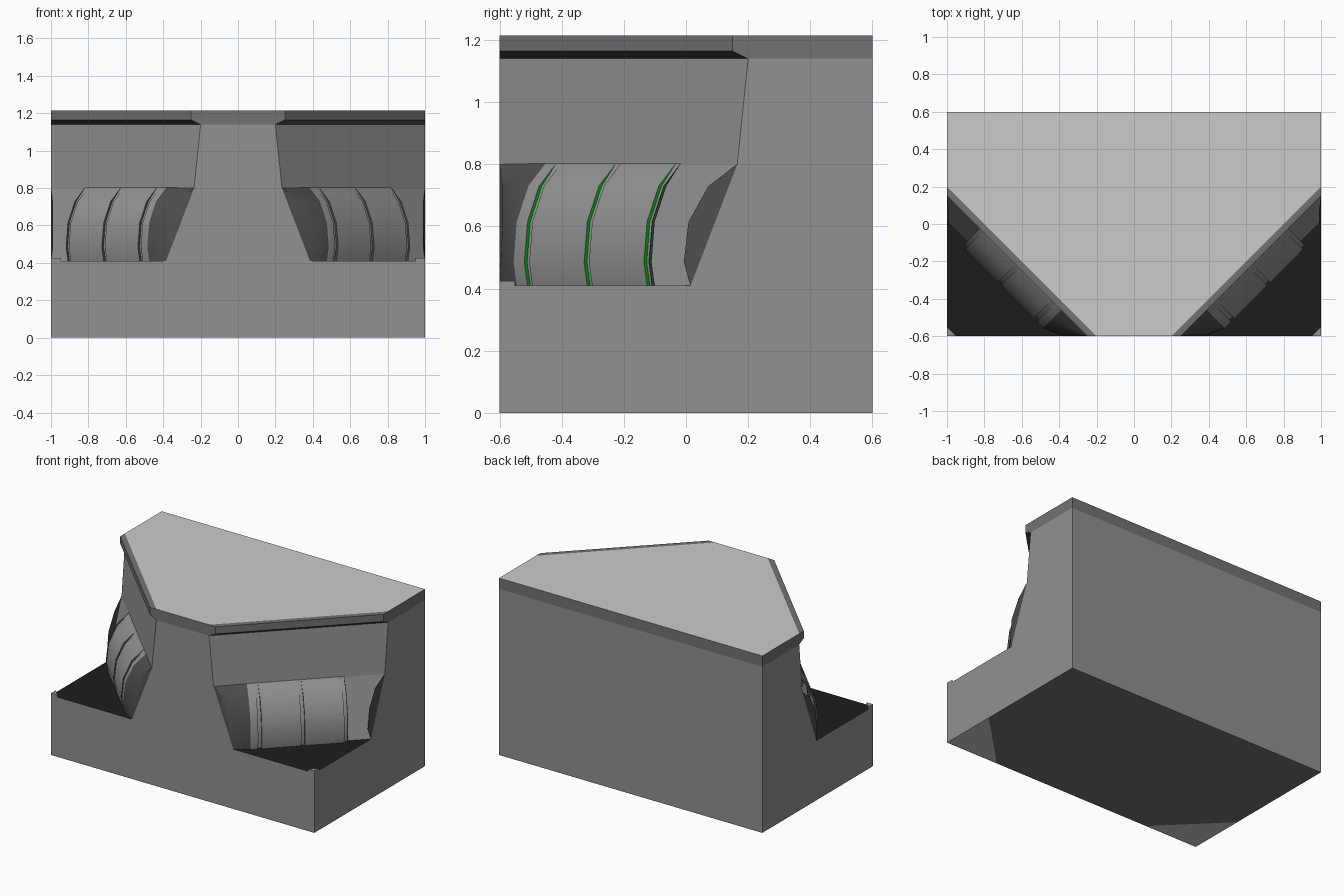
import bpy, bmesh, math

if "Cube" in bpy.data.objects:
    bpy.data.objects.remove(bpy.data.objects["Cube"])


def material(name, rgb):
    m = bpy.data.materials.new(name)
    m.diffuse_color = (*rgb, 1)
    m.use_nodes = True
    m.node_tree.nodes["Principled BSDF"].inputs["Base Color"].default_value = m.diffuse_color
    return m


LIGHT = material("light_grey", (0.55, 0.55, 0.55))
GREY = material("grey", (0.285, 0.285, 0.285))
BAND = material("band_grey", (0.17, 0.17, 0.17))
DARK = material("dark_grey", (0.075, 0.075, 0.075))
BLACK = material("black", (0.013, 0.012, 0.011))
GREEN = material("green", (0.003, 0.45, 0.006))


def build(name, faces, mats):
    """faces: list of (points, material index)"""
    bm = bmesh.new()
    for pts, mi in faces:
        f = bm.faces.new([bm.verts.new(p) for p in pts])
        f.material_index = mi
    bmesh.ops.remove_doubles(bm, verts=bm.verts, dist=0.0003)
    bmesh.ops.recalc_face_normals(bm, faces=bm.faces)
    me = bpy.data.meshes.new(name)
    bm.to_mesh(me)
    bm.free()
    for m in mats:
        me.materials.append(m)
    ob = bpy.data.objects.new(name, me)
    bpy.context.collection.objects.link(ob)
    return ob


def hexagon(c, z):
    """Rectangle plan with both front corners cut along x - y = c"""
    return [(c - .6, -.6, z), (1, 1 - c, z), (1, .6, z),
            (-1, .6, z), (-1, 1 - c, z), (.6 - c, -.6, z)]


# Main block: full base, cut corners above the ledges
rings = [hexagon(c, z) for c, z in [(.985, .41), (.835, .8), (.8, 1.14)]]
faces = []
for a, b in zip(rings, rings[1:]):
    faces += [([a[0], a[1], b[1], b[0]], 0), ([a[4], a[5], b[5], b[4]], 0)]
front = [(-1, -.6, 0), (1, -.6, 0), (1, -.6, .41)] + [r[0] for r in rings]
front += [r[5] for r in reversed(rings)] + [(-1, -.6, .41)]
faces.append((front, 0))
for s, i, j in ((1, 1, 2), (-1, 4, 3)):
    faces.append(([(s, .6, 0), (s, -.6, 0), (s, -.6, .41)]
                  + [r[i] for r in rings] + [rings[-1][j]], 0))
    k = 0 if s == 1 else 5
    faces.append(([rings[0][k], (s, -.6, .41), rings[0][i]], 2))     # ledge floor
    faces.append(([(s * .6, -.6, 0), (s, -.6, 0), (s, -.2, 0)], 1))  # underside corner
faces.append(([(1, .6, 0), (-1, .6, 0), (-1, .6, 1.14), (1, .6, 1.14)], 0))
faces.append((hexagon(1.2, 0), 3))
build("main_block", faces, [GREY, LIGHT, BLACK, BAND])

# Top cap with overhanging rim along the cut corners
rings = [hexagon(c, z) for c, z in [(.8, 1.14), (.85, 1.165), (.85, 1.214), (.8, 1.215)]]
faces = [(rings[-1], 0)]
for n, (a, b) in enumerate(zip(rings, rings[1:])):
    for i in range(6):
        j = (i + 1) % 6
        under = n == 0 and i in (0, 4)
        faces.append(([a[i], a[j], b[j], b[i]], 2 if under else 1))
build("top_cap", faces, [LIGHT, BAND, DARK])

# Bulging panels with green grooves: profiles are (c, z)
FULL = [(.835, .803), (.945, .73), (1.02, .615), (1.04, .485), (1.02, .41)]
END = [(.835, .8), (.918, .73), (.982, .615), (.997, .485), (.985, .41)]


def section(profile, u_of):
    out = []
    for k, (c, z) in enumerate(profile):
        s = u_of(k, c) + .4
        out.append(((c + s) / 2, (s - c) / 2, z))
    return out


def end_section(sign):
    return section(END, lambda k, c: sign * (1.6 - c - (.02 if 0 < k < 4 else 0)))


def groove_edge(u, deep):
    prof = [(c - (.018 if deep and k else 0), z) for k, (c, z) in enumerate(FULL)]
    return section(prof, lambda k, c: u)


strips = [end_section(-1), groove_edge(-.47, False)]
mats = [0, 0]
for u in (-.385, 0, .385):
    for du, deep, m in ((-.016, 0, 2), (-.0155, 1, 1), (.0155, 1, 2), (.016, 0, 0)):
        strips.append(groove_edge(u + du, deep))
        mats.append(m)
strips += [groove_edge(.47, False), end_section(1)]
faces = [(strips[0], 0), (strips[-1], 0)]
for a, b, m in zip(strips, strips[1:], mats[1:]):
    for k in range(4):
        faces.append(([a[k], a[k + 1], b[k + 1], b[k]], m))

for side, sx in (("right", 1), ("left", -1)):
    flip = [([(sx * x, y, z) for x, y, z in p], m) for p, m in faces]
    panel = build(side + "_bulge_panel", flip, [DARK, GREEN, GREY])
    bpy.ops.object.select_all(action='DESELECT')
    panel.select_set(True)
    bpy.context.view_layer.objects.active = panel
    bpy.ops.object.shade_smooth_by_angle(angle=math.radians(45))
    # Small raised tab in the ledge corner
    lo, hi = ([(sx, -.6, z), (sx * .95, -.6, z), (sx, -.55, z)] for z in (.41, .425))
    tab = [(hi, 0)] + [([lo[i], lo[i - 1], hi[i - 1], hi[i]], 0) for i in range(3)]
    build(side + "_corner_tab", tab, [GREY])
